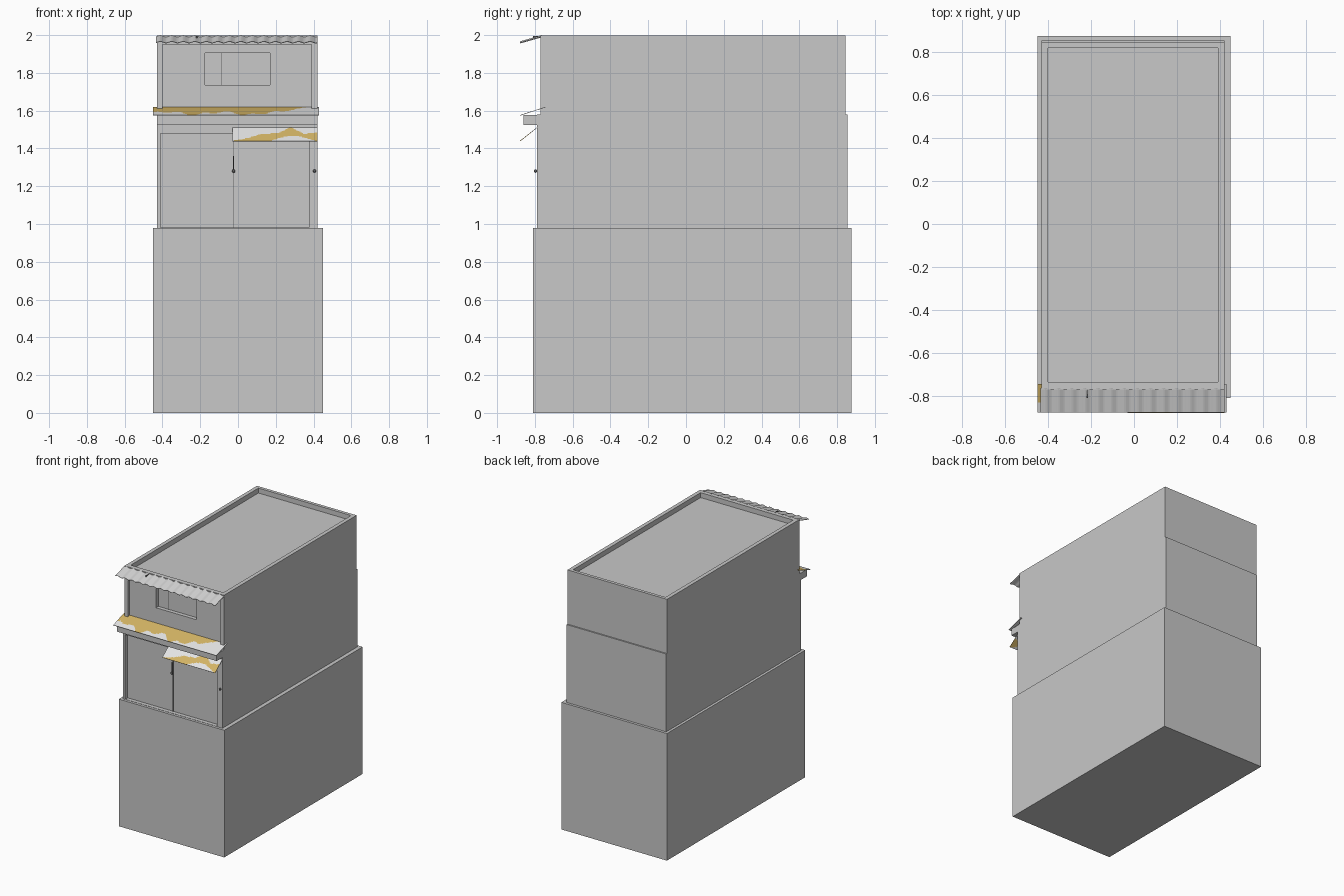
import bpy, bmesh, math

old = bpy.data.objects.get("Cube")
if old:
    bpy.data.objects.remove(old, do_unlink=True)


def material(name, rgb):
    m = bpy.data.materials.new(name)
    m.use_nodes = True
    m.diffuse_color = (*rgb, 1)
    m.node_tree.nodes["Principled BSDF"].inputs["Base Color"].default_value = (*rgb, 1)
    return m


wall = material("wall grey", (0.58, 0.58, 0.58))
pale = material("pale canvas", (0.78, 0.78, 0.78))
gold = material("faded gold", (0.66, 0.46, 0.13))
metal = material("sheet metal", (0.65, 0.65, 0.65))
dark = material("dark fitting", (0.12, 0.12, 0.12))


def finish(name, bm, *mats):
    mesh = bpy.data.meshes.new(name)
    bm.to_mesh(mesh)
    bm.free()
    for m in mats:
        mesh.materials.append(m)
    obj = bpy.data.objects.new(name, mesh)
    bpy.context.collection.objects.link(obj)
    return obj


def box(name, x, y, z, mat=wall):
    """Box from (min, max) pairs on each axis."""
    bm = bmesh.new()
    bmesh.ops.create_cube(bm, size=1)
    for v in bm.verts:
        v.co = [r[0] if c < 0 else r[1] for c, r in zip(v.co, (x, y, z))]
    return finish(name, bm, mat)


def modify(obj, kind, **settings):
    mod = obj.modifiers.new(kind.title(), kind)
    for key, value in settings.items():
        setattr(mod, key, value)
    bpy.context.view_layer.objects.active = obj
    bpy.ops.object.modifier_apply(modifier=mod.name)


def cut(obj, x, y, z):
    cutter = box("cutter", x, y, z)
    cutter.hide_render = True
    modify(obj, "BOOLEAN", operation="DIFFERENCE", solver="EXACT", object=cutter)
    bpy.data.objects.remove(cutter, do_unlink=True)


def sheet(name, x, back, front, nx, ny, mats, rule=None, wave=None):
    """Sloping sheet from back (y, z) to front (y, z)."""
    bm = bmesh.new()
    rows = []
    for j in range(ny + 1):
        t = j / ny
        row = []
        for i in range(nx + 1):
            px = x[0] + (x[1] - x[0]) * i / nx
            pz = back[1] + (front[1] - back[1]) * t
            row.append(bm.verts.new((px, back[0] + (front[0] - back[0]) * t,
                                     pz + (wave(px) if wave else 0))))
        rows.append(row)
    for j in range(ny):
        for i in range(nx):
            f = bm.faces.new((rows[j][i], rows[j + 1][i], rows[j + 1][i + 1], rows[j][i + 1]))
            if rule:
                f.material_index = rule((i + 0.5) / nx, 1 - (j + 0.5) / ny)
    obj = finish(name, bm, *mats)
    modify(obj, "SOLIDIFY", thickness=0.003, offset=-1)
    return obj


# Storeys, with recessed fronts, a window and a sunken roof
box("ground_block", (-0.45, 0.45), (-0.81, 0.875), (0, 0.98))

lower = box("lower_storey", (-0.43, 0.42), (-0.79, 0.855), (0.98, 1.58))
cut(lower, (-0.41, 0.375), (-0.9, -0.76), (0.982, 1.48))

upper = box("upper_storey", (-0.43, 0.42), (-0.77, 0.845), (1.58, 1.998))
cut(upper, (-0.40, 0.39), (-0.735, 0.82), (1.96, 2.1))
cut(upper, (-0.40, 0.39), (-0.9, -0.75), (1.582, 1.95))
cut(upper, (-0.175, 0.17), (-0.9, -0.72), (1.735, 1.905))

# Ledge, door seam and window seam
box("front_ledge", (-0.43, 0.42), (-0.86, -0.78), (1.525, 1.578))
box("door_seam", (-0.024, -0.02), (-0.763, -0.758), (0.982, 1.48), dark)
box("window_seam", (-0.09, -0.087), (-0.723, -0.718), (1.735, 1.905), dark)

# Door pull and column latch
box("door_pull", (-0.026, -0.02), (-0.775, -0.76), (1.28, 1.36), dark)
for name, x, y in (("pull_knob", -0.023, -0.775), ("column_latch", 0.405, -0.797)):
    bm = bmesh.new()
    bmesh.ops.create_uvsphere(bm, u_segments=10, v_segments=6, radius=0.009)
    bmesh.ops.translate(bm, verts=bm.verts, vec=(x, y, 1.28))
    finish(name, bm, dark)

# Corrugated top awning with a small bracket
sheet("top_awning", (-0.435, 0.42), (-0.763, 1.996), (-0.878, 1.963), 112, 1, [metal],
      wave=lambda x: 0.004 * math.sin(x * math.tau / 0.061))
box("awning_bracket", (-0.222, -0.215), (-0.81, -0.765), (1.985, 1.995), dark)


# Worn canvas awnings
def long_patches(u, v):
    edge = 0.22 + 0.16 * math.sin(u * 19) + 0.12 * math.sin(u * 43 + 1)
    return int(v > edge and u < 0.93 - 0.25 * (1 - v))


def short_patches(u, v):
    points = ((0, 0), (0.18, 0.2), (0.35, 0.5), (0.55, 0.55), (0.68, 1), (0.85, 0.5), (1, 0.6))
    top = 0
    for (a, h), (b, k) in zip(points, points[1:]):
        if a <= u <= b:
            top = h + (k - h) * (u - a) / (b - a)
    low = 0.35 * max(0, math.sin((u - 0.45) * 6)) if u > 0.45 else 0
    return int(low < v < top)


sheet("long_awning", (-0.45, 0.43), (-0.745, 1.62), (-0.878, 1.577), 88, 14,
      [pale, gold], long_patches)
sheet("short_awning", (-0.03, 0.42), (-0.785, 1.515), (-0.88, 1.44), 60, 20,
      [pale, gold], short_patches)
